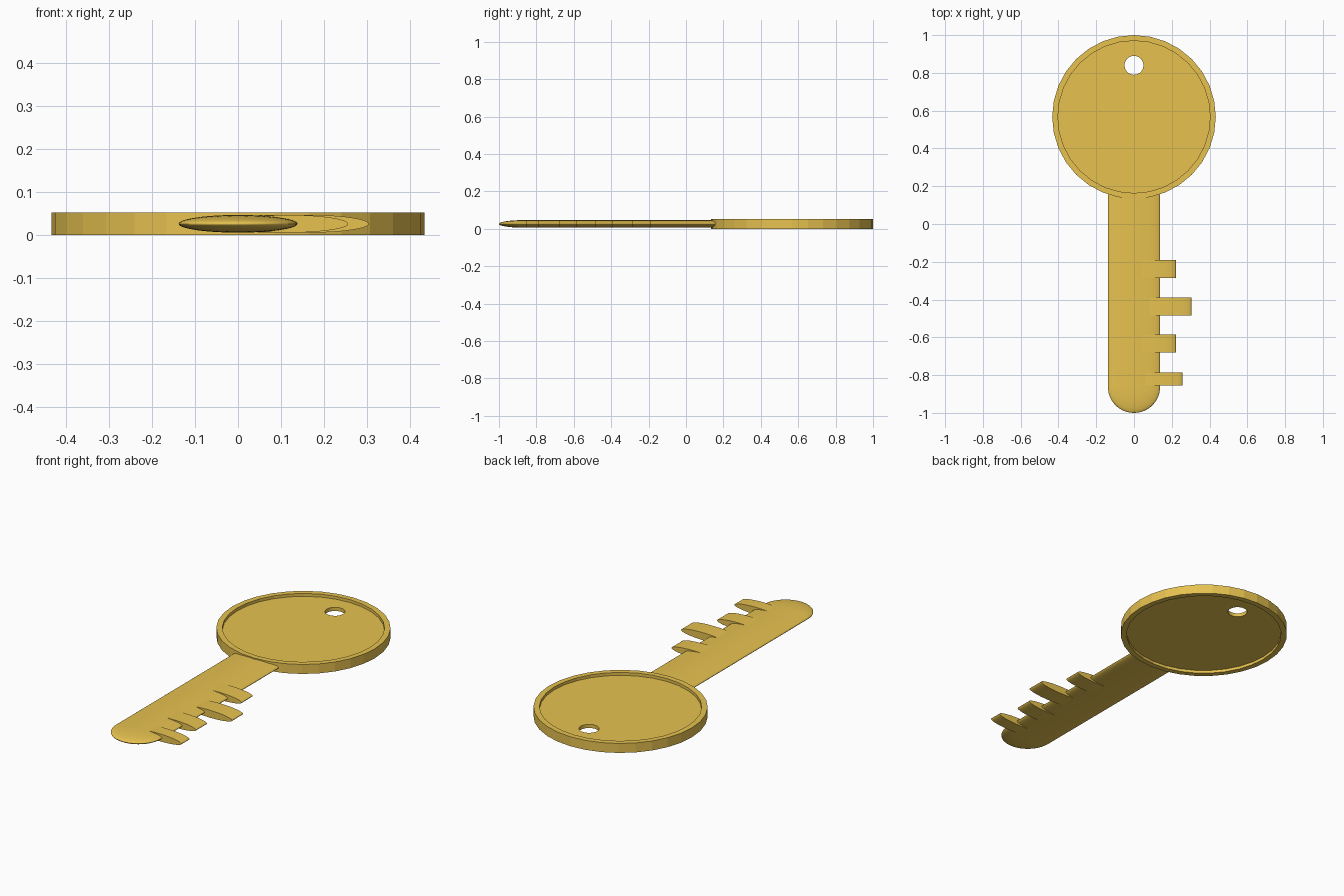
import bpy, bmesh, math

if "Cube" in bpy.data.objects:
    bpy.data.objects.remove(bpy.data.objects["Cube"])

MID_Z = 0.026          # mid-plane of the key
HALF_W, HALF_T = 0.138, 0.0205   # elliptical blade section
HEAD_Y = 0.567

brass = bpy.data.materials.new("brass")
brass.diffuse_color = (0.8, 0.54, 0.08, 1)
brass.use_nodes = True
brass.node_tree.nodes["Principled BSDF"].inputs["Base Color"].default_value = brass.diffuse_color


def cylinder(name, radius, depth, loc, sides=32):
    bpy.ops.mesh.primitive_cylinder_add(vertices=sides, radius=radius, depth=depth, location=loc)
    ob = bpy.context.object
    ob.name = name
    ob.data.materials.append(brass)
    return ob


def cut(target, cutter):
    mod = target.modifiers.new("cut", "BOOLEAN")
    mod.operation = "DIFFERENCE"
    mod.solver = "EXACT"
    mod.object = cutter
    cutter.hide_render = True
    cutter.hide_set(True)


def loft(name, x, rings, sides=48):
    """Skin elliptical sections given as (y, scale), capped at both ends."""
    bm = bmesh.new()
    loops = []
    for y, s in rings:
        loops.append([bm.verts.new((x + HALF_W * s * math.cos(a), y, MID_Z + HALF_T * s * math.sin(a)))
                      for a in (2 * math.pi * i / sides for i in range(sides))])
    for a, b in zip(loops, loops[1:]):
        for i in range(sides):
            j = (i + 1) % sides
            bm.faces.new((a[i], a[j], b[j], b[i]))
    bm.faces.new(loops[0])
    bm.faces.new(loops[-1])
    bmesh.ops.recalc_face_normals(bm, faces=bm.faces)
    me = bpy.data.meshes.new(name)
    bm.to_mesh(me)
    bm.free()
    ob = bpy.data.objects.new(name, me)
    bpy.context.collection.objects.link(ob)
    me.materials.append(brass)
    bpy.ops.object.select_all(action="DESELECT")
    ob.select_set(True)
    bpy.context.view_layer.objects.active = ob
    bpy.ops.object.shade_smooth_by_angle(angle=math.radians(40))
    return ob


# Round head with a shallow recess on each face and a ring hole
head = cylinder("head", 0.433, 0.052, (0, HEAD_Y, MID_Z))
for side, name in ((1, "top_recess_cutter"), (-1, "bottom_recess_cutter")):
    cut(head, cylinder(name, 0.403, 0.06, (0, HEAD_Y, MID_Z + side * 0.04)))
cut(head, cylinder("ring_hole_cutter", 0.05, 0.2, (0, 0.84, MID_Z)))

# Blade with a rounded tip
tip = [(-0.862 - HALF_W * math.sin(t), math.cos(t))
       for t in (math.radians(88) * i / 12 for i in range(13))]
loft("blade", 0, [(0.155, 1)] + tip)

# Teeth: slices of the blade section pushed sideways
teeth = [(-0.19, -0.285, 0.222), (-0.39, -0.485, 0.304),
         (-0.585, -0.68, 0.222), (-0.785, -0.855, 0.256)]
for n, (y0, y1, reach) in enumerate(teeth, 1):
    loft(f"tooth_{n}", reach - HALF_W, [(y0, 1), (y1, 1)])
